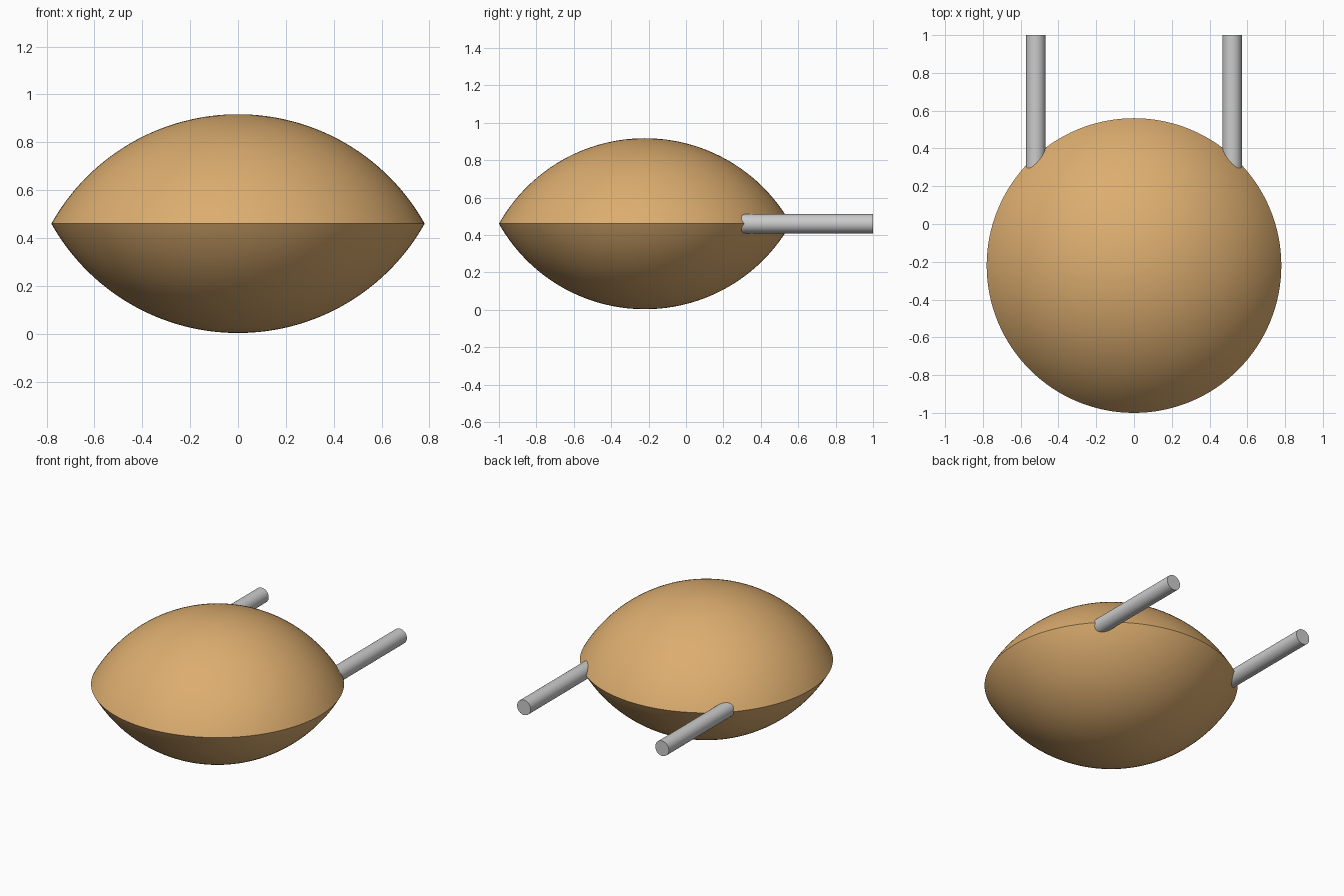
import bpy, bmesh, math
from mathutils import Matrix

if "Cube" in bpy.data.objects:
    bpy.data.objects.remove(bpy.data.objects["Cube"])

CY, MID, RIM, H = -0.22, 0.46, 0.78, 0.457
R = (RIM**2 + H**2) / (2 * H)      # sphere radius of each cap
DROP = R - H                       # sphere centre offset from the rim plane
ANG = math.asin(RIM / R)           # cap half angle


def finish(name, bm, color=None):
    bmesh.ops.recalc_face_normals(bm, faces=bm.faces)
    mesh = bpy.data.meshes.new(name)
    bm.to_mesh(mesh)
    bm.free()
    obj = bpy.data.objects.new(name, mesh)
    bpy.context.collection.objects.link(obj)
    if color:
        mat = bpy.data.materials.new(name + "_colour")
        mat.diffuse_color = color
        mat.use_nodes = True
        mat.node_tree.nodes["Principled BSDF"].inputs["Base Color"].default_value = mat.diffuse_color
        mesh.materials.append(mat)
    bpy.ops.object.select_all(action='DESELECT')
    obj.select_set(True)
    bpy.context.view_layer.objects.active = obj
    bpy.ops.object.shade_smooth_by_angle(angle=math.radians(35))
    return obj


# Lens body: two spherical caps meeting at a sharp rim, spun from one profile
bm = bmesh.new()
N = 32
upper = [(R * math.sin(ANG * i / N), R * math.cos(ANG * i / N) - DROP) for i in range(N + 1)]
profile = upper + [(r, -z) for r, z in reversed(upper[:-1])]
verts = [bm.verts.new((r, CY, MID + z)) for r, z in profile]
edges = [bm.edges.new(pair) for pair in zip(verts, verts[1:])]
bmesh.ops.spin(bm, geom=verts + edges, cent=(0, CY, 0), axis=(0, 0, 1),
               angle=math.tau, steps=128, use_duplicate=False)
bmesh.ops.remove_doubles(bm, verts=bm.verts, dist=1e-4)
finish("lens_body", bm, (0.72, 0.42, 0.16, 1))

# Two parallel rods running backwards from the rim
Y0, Y1 = 0.22, 1.0
for side, label in ((-1, "left"), (1, "right")):
    bm = bmesh.new()
    place = Matrix.Translation((side * 0.52, (Y0 + Y1) / 2, MID)) @ Matrix.Rotation(math.pi / 2, 4, 'X')
    bmesh.ops.create_cone(bm, cap_ends=True, segments=48, radius1=0.051, radius2=0.051,
                          depth=Y1 - Y0, matrix=place)
    finish(label + "_rod", bm)
